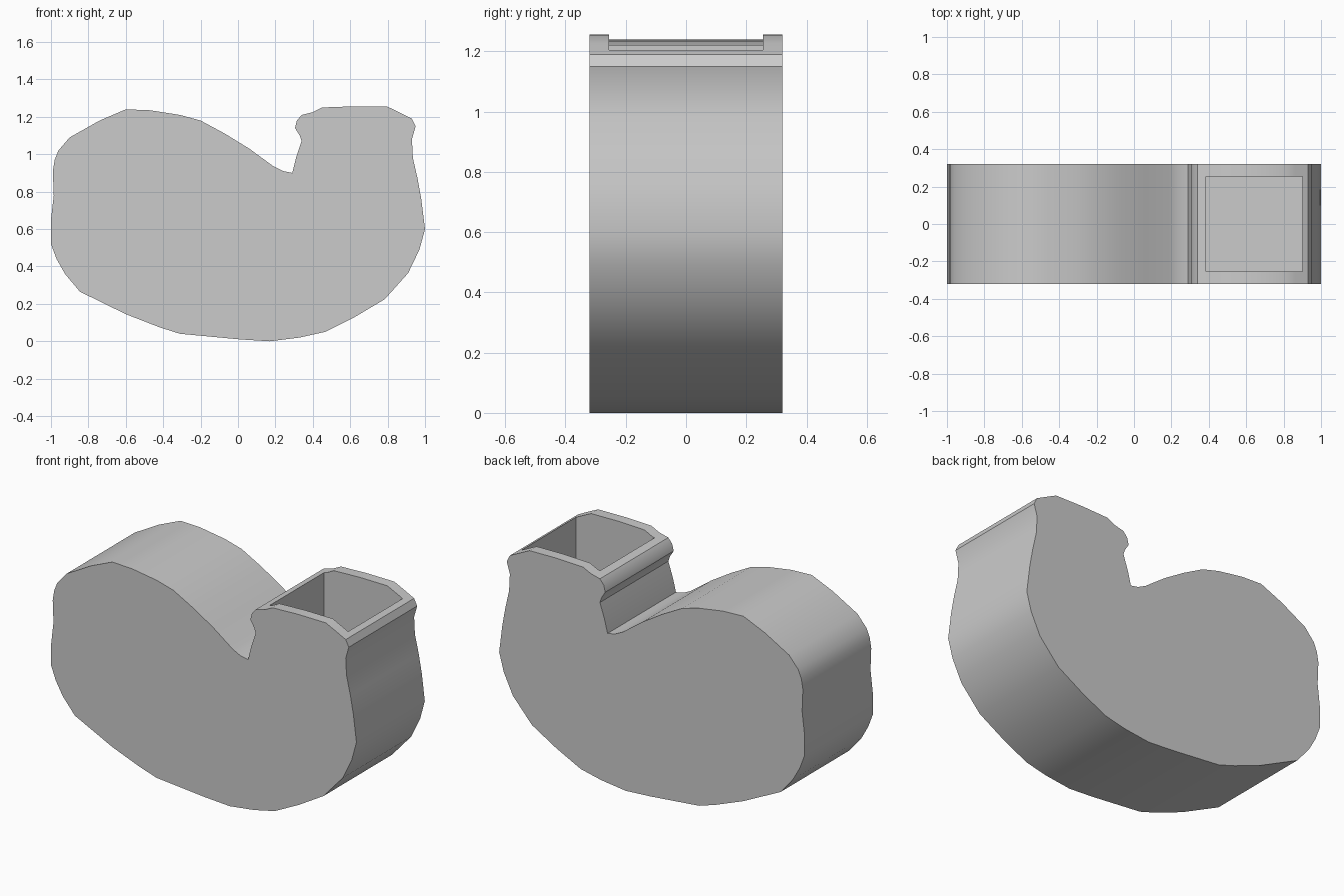
import bpy
import bmesh
import math

default_cube = bpy.data.objects.get("Cube")
if default_cube:
    bpy.data.objects.remove(default_cube, do_unlink=True)

HALF_DEPTH = .32

# Side outline as (x, z), clockwise: hump, notch, neck with rim, rounded base
HUMP = [(-.99, .91), (-.98, .97), (-.96, 1.02), (-.9, 1.09), (-.74, 1.18),
        (-.6, 1.24), (-.47, 1.235), (-.31, 1.21), (-.2, 1.18), (-.07, 1.11),
        (.06, 1.03), (.19, .935), (.24, .91), (.29, .9)]
NECK = [(.31, .98), (.34, 1.07), (.33, 1.1), (.305, 1.14), (.315, 1.18),
        (.34, 1.21), (.4, 1.225), (.45, 1.25), (.62, 1.256), (.8, 1.254),
        (.86, 1.225), (.93, 1.19), (.95, 1.15), (.93, 1.08), (.935, .98)]
BASE = [(.96, .87), (.98, .76), (1, .6), (.97, .49), (.91, .365),
        (.785, .225), (.625, .13), (.465, .05), (.33, .02), (.17, 0),
        (.01, .01), (-.31, .04), (-.42, .075), (-.6, .145), (-.845, .265),
        (-.925, .36), (-.97, .44), (-1, .52), (-1, .65), (-.985, .78)]


def make_material(name, colour):
    material = bpy.data.materials.new(name)
    material.use_nodes = True
    material.diffuse_color = colour
    shader = material.node_tree.nodes["Principled BSDF"]
    shader.inputs["Base Color"].default_value = colour
    return material


def extrude_outline(name, outline, half_depth, material):
    """Extrude a closed x-z outline evenly to both sides of y = 0."""
    bm = bmesh.new()
    front = bm.faces.new([bm.verts.new((x, -half_depth, z)) for x, z in outline])
    result = bmesh.ops.extrude_face_region(bm, geom=[front], use_keep_orig=True)
    moved = [item for item in result["geom"] if isinstance(item, bmesh.types.BMVert)]
    bmesh.ops.translate(bm, verts=moved, vec=(0, 2 * half_depth, 0))
    bmesh.ops.recalc_face_normals(bm, faces=bm.faces)
    mesh = bpy.data.meshes.new(name)
    bm.to_mesh(mesh)
    bm.free()
    mesh.materials.append(material)
    obj = bpy.data.objects.new(name, mesh)
    bpy.context.collection.objects.link(obj)
    return obj


grey = make_material("plain grey", (.6, .6, .6, 1))

# Solid body
body = extrude_outline("holder_body", HUMP + NECK + BASE, HALF_DEPTH, grey)

# Square pocket sunk into the neck
left, right, floor, above = .385, .9, .6, 1.5
pocket = extrude_outline("pocket_cutter",
                         [(left, floor), (left, above), (right, above), (right, floor)],
                         .255, grey)
pocket.hide_render = True

cut = body.modifiers.new("pocket", "BOOLEAN")
cut.operation = "DIFFERENCE"
cut.solver = "EXACT"
cut.object = pocket

bpy.ops.object.select_all(action="DESELECT")
body.select_set(True)
bpy.context.view_layer.objects.active = body
bpy.ops.object.modifier_apply(modifier=cut.name)
bpy.data.objects.remove(pocket, do_unlink=True)

# Smooth around the outline, crisp at the side edges and pocket
bpy.ops.object.shade_smooth_by_angle(angle=math.radians(35))
